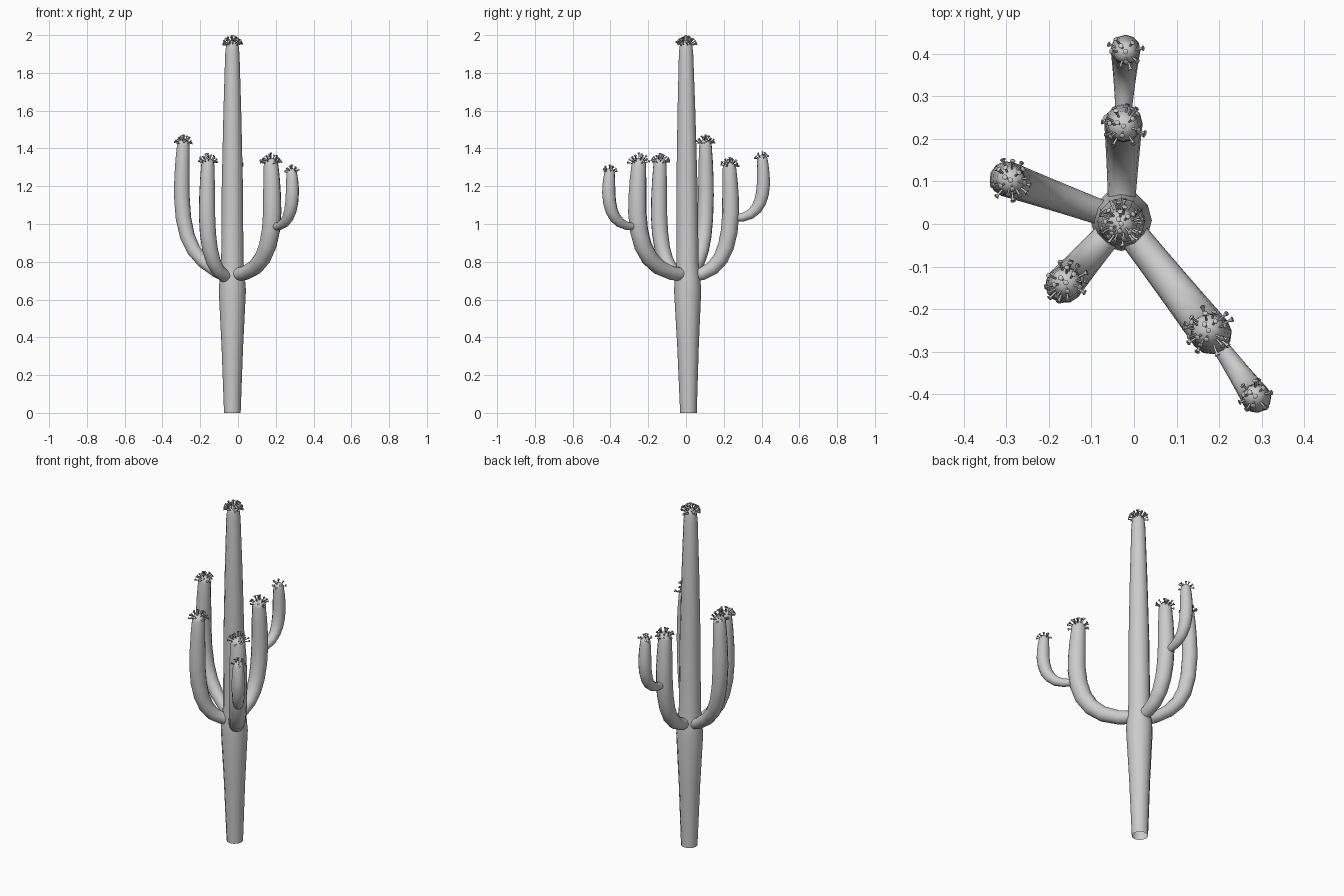
import bpy, bmesh, math, random
from mathutils import Vector

if "Cube" in bpy.data.objects:
    bpy.data.objects.remove(bpy.data.objects["Cube"])

random.seed(4)
UP = Vector((0, 0, 1))


def skin(bm, rings):
    """Join rings of equal vertex count; a final single point closes the end."""
    prev = None
    for ring in rings:
        cur = [bm.verts.new(p) for p in ring]
        if prev:
            n = len(prev)
            for i in range(n):
                j = (i + 1) % n
                if len(cur) == 1:
                    bm.faces.new((prev[i], prev[j], cur[0]))
                else:
                    bm.faces.new((prev[i], prev[j], cur[j], cur[i]))
        prev = cur


def finish(bm, name):
    bmesh.ops.recalc_face_normals(bm, faces=bm.faces[:])
    me = bpy.data.meshes.new(name)
    bm.to_mesh(me)
    bm.free()
    for p in me.polygons:
        p.use_smooth = True
    ob = bpy.data.objects.new(name, me)
    bpy.context.collection.objects.link(ob)


def circle(c, a, b, r, n):
    return [c + (a * math.cos(k) + b * math.sin(k)) * r
            for k in (2 * math.pi * i / n for i in range(n))]


def stem(name, base, heading, profile, sides=12):
    """Sweep (distance, height, radius) along a heading, ending in a dome."""
    side = UP.cross(heading)
    pts = [base + heading * d + UP * z for d, z, r in profile]
    rings = []
    for i, p in enumerate(pts):
        t = (pts[min(i + 1, len(pts) - 1)] - pts[max(i - 1, 0)]).normalized()
        rings.append(circle(p, side, side.cross(t), profile[i][2], sides))
    c, r = pts[-1], profile[-1][2]
    t = (pts[-1] - pts[-2]).normalized()
    for i in (1, 2, 3):
        k = math.radians(24 * i)
        rings.append(circle(c + t * r * math.sin(k), side, side.cross(t),
                            r * math.cos(k), sides))
    rings.append([c + t * r])
    bm = bmesh.new()
    skin(bm, rings)
    finish(bm, name)
    return c, r


def flowers(name, c, r, count, length):
    """Small trumpet buds radiating from the dome."""
    bm = bmesh.new()
    for i in range(count):
        tilt = math.radians(78) * math.sqrt(i / count)
        turn = i * 2.4 + random.uniform(-.4, .4)
        n = Vector((math.sin(tilt) * math.cos(turn),
                    math.sin(tilt) * math.sin(turn), math.cos(tilt)))
        a = n.orthogonal().normalized()
        b = n.cross(a)
        s = length * (1 if i == 0 else random.uniform(.7, 1))
        prof = ((-.2, .0025), (.65, .0028), (.9, .0065), (1, .0065))
        rings = [circle(c + n * (r + h * s), a, b, w, 6) for h, w in prof]
        rings.append([c + n * (r + .8 * s)])
        skin(bm, rings)
    finish(bm, name)


def arm(name, base, tip, z0, top, rise, slope, r0, r, count):
    """Curved elbow (cubic curve) followed by an upright, tapering column."""
    base, tip = Vector((*base, 0)), Vector((*tip, 0))
    length = (tip - base).length
    heading = (tip - base) / length
    ctrl = [(0, 0), (.75 * length, slope), (length, .4 * rise), (1.03 * length, rise)]
    profile = []
    for i in range(7):
        t = i / 6
        w = ((1 - t) ** 3, 3 * t * (1 - t) ** 2, 3 * t * t * (1 - t), t ** 3)
        d = sum(k * p[0] for k, p in zip(w, ctrl))
        z = sum(k * p[1] for k, p in zip(w, ctrl))
        profile.append((d, z0 + z, r0 + (r - r0) * math.sin(t * math.pi / 2)))
    z1, z2 = z0 + rise, top - .8 * r
    for t in (.35, .7, 1):
        profile.append((length * (1.03 - .03 * t * t), z1 + (z2 - z1) * t,
                        r * (1 - .2 * t * t)))
    c, r = stem(name, base, heading, profile)
    flowers(name + "_flowers", c, r, count, .7 * r)


# trunk: swells to the branching height, then tapers
trunk = [(0, .044), (.35, .057), (.65, .072), (.71, .067), (.8, .059),
         (1.2, .056), (1.6, .047), (1.9, .038), (1.938, .034)]
c, r = stem("trunk", Vector((-.03, .013, 0)), Vector((0, -1, 0)),
            [(.0067 * z, z, w) for z, w in trunk])
flowers("trunk_flowers", c, r, 34, .028)

# main arms and their offshoots
hub = (-.03, .01)
arm("back_arm", hub, (-.025, .23), .725, 1.33, .33, 0, .03, .045, 20)
arm("front_right_arm", hub, (.175, -.25), .73, 1.35, .33, 0, .034, .049, 24)
arm("left_arm", hub, (-.29, .103), .70, 1.45, .45, .1, .028, .042, 22)
arm("front_left_arm", hub, (-.16, -.138), .715, 1.35, .33, 0, .03, .044, 22)
arm("back_offshoot", (-.025, .25), (-.02, .405), 1.03, 1.365, .18, 0, .018, .035, 11)
arm("front_offshoot", (.19, -.27), (.285, -.405), .985, 1.295, .18, 0, .018, .035, 13)
